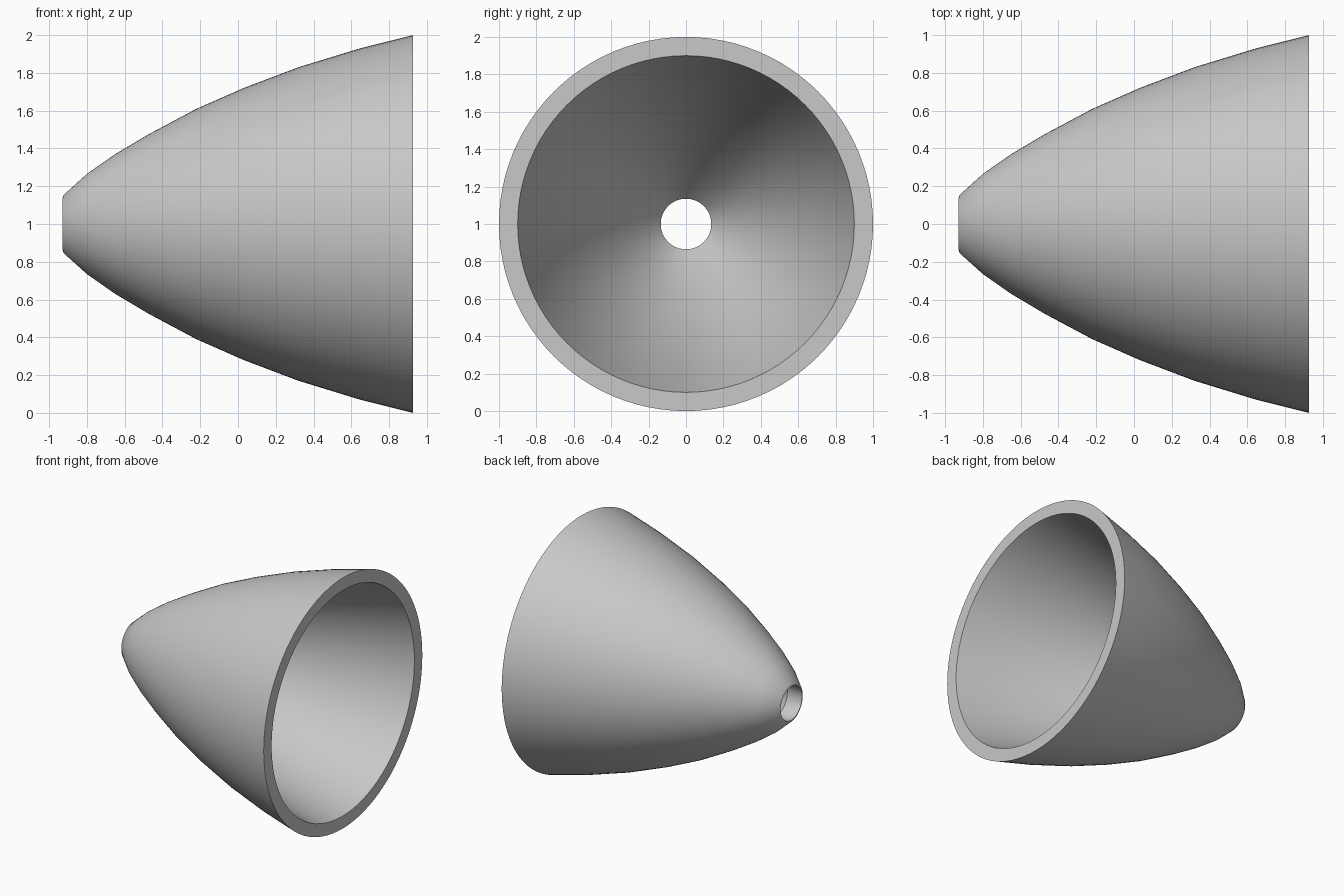
import bpy, bmesh, math
from mathutils import Vector

cube = bpy.data.objects.get("Cube")
if cube:
    bpy.data.objects.remove(cube, do_unlink=True)

WALL = 0.1
HOLE = 0.135
SEGMENTS = 96

# Plain grey for the whole shell
grey = bpy.data.materials.new("light_grey")
grey.use_nodes = True
colour = (0.58, 0.58, 0.58, 1)
grey.diffuse_color = colour
grey.node_tree.nodes["Principled BSDF"].inputs["Base Color"].default_value = colour

# Outer curve from the small hole to the wide rim, as (x, radius)
outer = [(-0.93, HOLE), (-0.922, 0.155), (-0.8, 0.265), (-0.65, 0.37),
         (-0.47, 0.477), (-0.22, 0.61), (0.03, 0.72), (0.32, 0.83),
         (0.64, 0.928), (0.927, 1.0)]

# Inner curve: the outer one moved inwards by the wall thickness
inner = []
for i in range(2, len(outer) - 1):
    along = (Vector(outer[i + 1]) - Vector(outer[i - 1])).normalized()
    inner.append((outer[i][0] + along.y * WALL, outer[i][1] - along.x * WALL))
inner.append((0.927, 0.9))
inner.insert(0, (-0.8, HOLE))      # straight bore through the tip
profile = outer + inner[::-1]

# Revolve the closed profile around the x axis
bm = bmesh.new()
ring = [bm.verts.new((x, 0, r)) for x, r in profile]
edges = [bm.edges.new((ring[i - 1], ring[i])) for i in range(len(ring))]
bmesh.ops.spin(bm, geom=ring + edges, cent=(0, 0, 0), axis=(1, 0, 0),
               angle=math.tau, steps=SEGMENTS, use_merge=True)
bmesh.ops.remove_doubles(bm, verts=bm.verts, dist=0.0005)
bmesh.ops.recalc_face_normals(bm, faces=bm.faces)
bmesh.ops.translate(bm, verts=bm.verts, vec=(0, 0, 1))

mesh = bpy.data.meshes.new("hollow_cone_shell")
bm.to_mesh(mesh)
bm.free()
mesh.materials.append(grey)
shell = bpy.data.objects.new("hollow_cone_shell", mesh)
bpy.context.collection.objects.link(shell)

# Smooth skin with crisp rim and bore edges
bpy.ops.object.select_all(action='DESELECT')
shell.select_set(True)
bpy.context.view_layer.objects.active = shell
bpy.ops.object.shade_smooth_by_angle(angle=math.radians(35))
